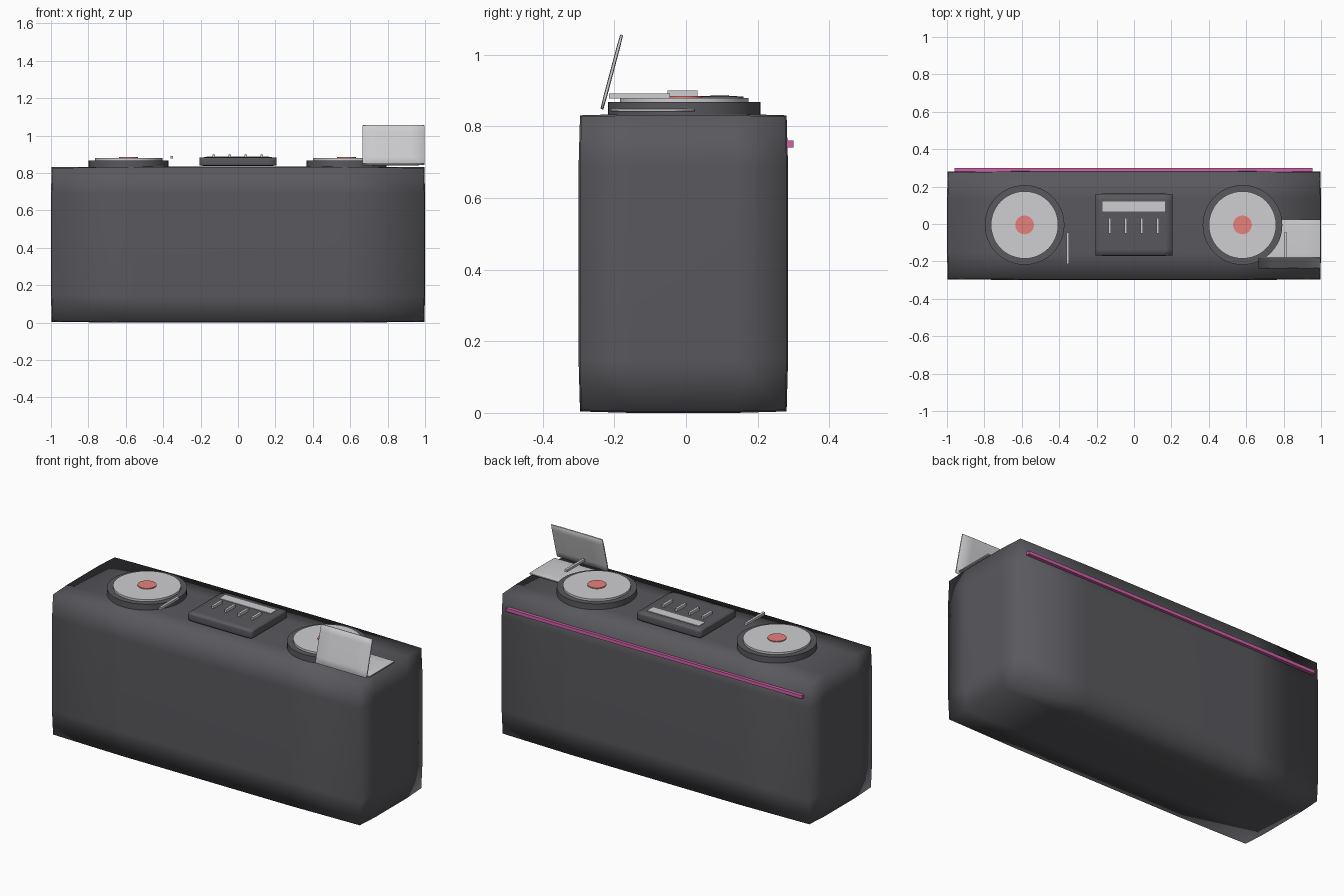
import bpy, bmesh
from mathutils import Matrix, Vector

old = bpy.data.objects.get("Cube")
if old:
    bpy.data.objects.remove(old, do_unlink=True)


def material(name, rgb):
    m = bpy.data.materials.new(name)
    m.use_nodes = True
    m.diffuse_color = (*rgb, 1)
    bsdf = m.node_tree.nodes["Principled BSDF"]
    bsdf.inputs["Base Color"].default_value = (*rgb, 1)
    bsdf.inputs["Roughness"].default_value = 0.6
    return m


CHARCOAL = material("charcoal", (0.1, 0.1, 0.112))
SILVER = material("silver", (0.62, 0.61, 0.63))
RED = material("soft red", (0.8, 0.22, 0.2))
PINK = material("magenta", (0.65, 0.12, 0.4))


def finish(name, bm, mat, smooth_angle=None):
    mesh = bpy.data.meshes.new(name)
    bm.to_mesh(mesh)
    bm.free()
    mesh.materials.append(mat)
    ob = bpy.data.objects.new(name, mesh)
    bpy.context.collection.objects.link(ob)
    if smooth_angle:
        bpy.ops.object.select_all(action='DESELECT')
        ob.select_set(True)
        bpy.context.view_layer.objects.active = ob
        bpy.ops.object.shade_smooth_by_angle(angle=smooth_angle)
    return ob


def box(name, lo, hi, mat):
    lo, hi = Vector(lo), Vector(hi)
    bm = bmesh.new()
    bmesh.ops.create_cube(bm, size=1)
    bmesh.ops.scale(bm, vec=hi - lo, verts=bm.verts)
    bmesh.ops.translate(bm, vec=(lo + hi) / 2, verts=bm.verts)
    return finish(name, bm, mat)


def soft_box(name, lo, hi, mat, bulge, inner=(0.55, 0.5, 0.65)):
    """Box with slightly swollen faces, shaded smooth all over."""
    lo, hi = Vector(lo), Vector(hi)
    bm = bmesh.new()
    bmesh.ops.create_cube(bm, size=2)
    bmesh.ops.subdivide_edges(bm, edges=bm.edges[:], cuts=2, use_grid_fill=True)
    half = (hi - lo) / 2
    for v in bm.verts:
        outer = [abs(c) > 0.9 for c in v.co]
        drop = bulge * (sum(outer) - 1) / 2
        for a in range(3):
            sign = 1 if v.co[a] > 0 else -1
            v.co[a] = sign * (half[a] - drop if outer[a] else half[a] * inner[a])
    bmesh.ops.translate(bm, vec=(lo + hi) / 2, verts=bm.verts)
    ob = finish(name, bm, mat)
    ob.data.shade_smooth()
    return ob


def disc(name, x, y, z0, z1, radius, mat, sides=48):
    bm = bmesh.new()
    bmesh.ops.create_cone(bm, cap_ends=True, segments=sides, radius1=radius,
                          radius2=radius, depth=z1 - z0,
                          matrix=Matrix.Translation((x, y, (z0 + z1) / 2)))
    return finish(name, bm, mat, 0.6)


# Booth body
soft_box("booth_body", (-1, -0.3, 0), (1, 0.285, 0.835), CHARCOAL, 0.008)

# Turntables with platter, centre label and tone arm
for side, x in (("right", -0.585), ("left", 0.58)):
    disc(side + "_turntable_base", x, -0.005, 0.83, 0.868, 0.213, CHARCOAL)
    disc(side + "_platter", x, -0.005, 0.868, 0.88, 0.18, SILVER)
    disc(side + "_record_label", x, -0.005, 0.88, 0.885, 0.05, RED, 32)
    box(side + "_tone_arm", (x + 0.223, -0.215, 0.878), (x + 0.237, -0.045, 0.892), SILVER)

# Mixer with display strip and faders
soft_box("mixer_body", (-0.206, -0.17, 0.838), (0.206, 0.162, 0.885), CHARCOAL, 0.003,
         (0.8, 0.8, 0.6))
box("mixer_display", (-0.168, 0.068, 0.88), (0.165, 0.12, 0.888), SILVER)
for i in range(4):
    x = -0.129 + i * 0.085
    box(f"mixer_fader_{i + 1}", (x - 0.007, -0.052, 0.88), (x + 0.007, 0.032, 0.9), SILVER)

# Laptop with tilted screen
soft_box("laptop_base", (0.665, -0.21, 0.841), (0.998, 0.025, 0.85), SILVER, 0.002)
screen = soft_box("laptop_screen", (0.665, -0.005, 0), (0.998, 0.005, 0.215), SILVER, 0.002)
screen.data.transform(Matrix.Translation((0, -0.235, 0.848)) @ Matrix.Rotation(-0.26, 4, 'X'))

# Light bar along the back
box("light_bar", (-0.96, 0.28, 0.741), (0.955, 0.3, 0.76), PINK)
